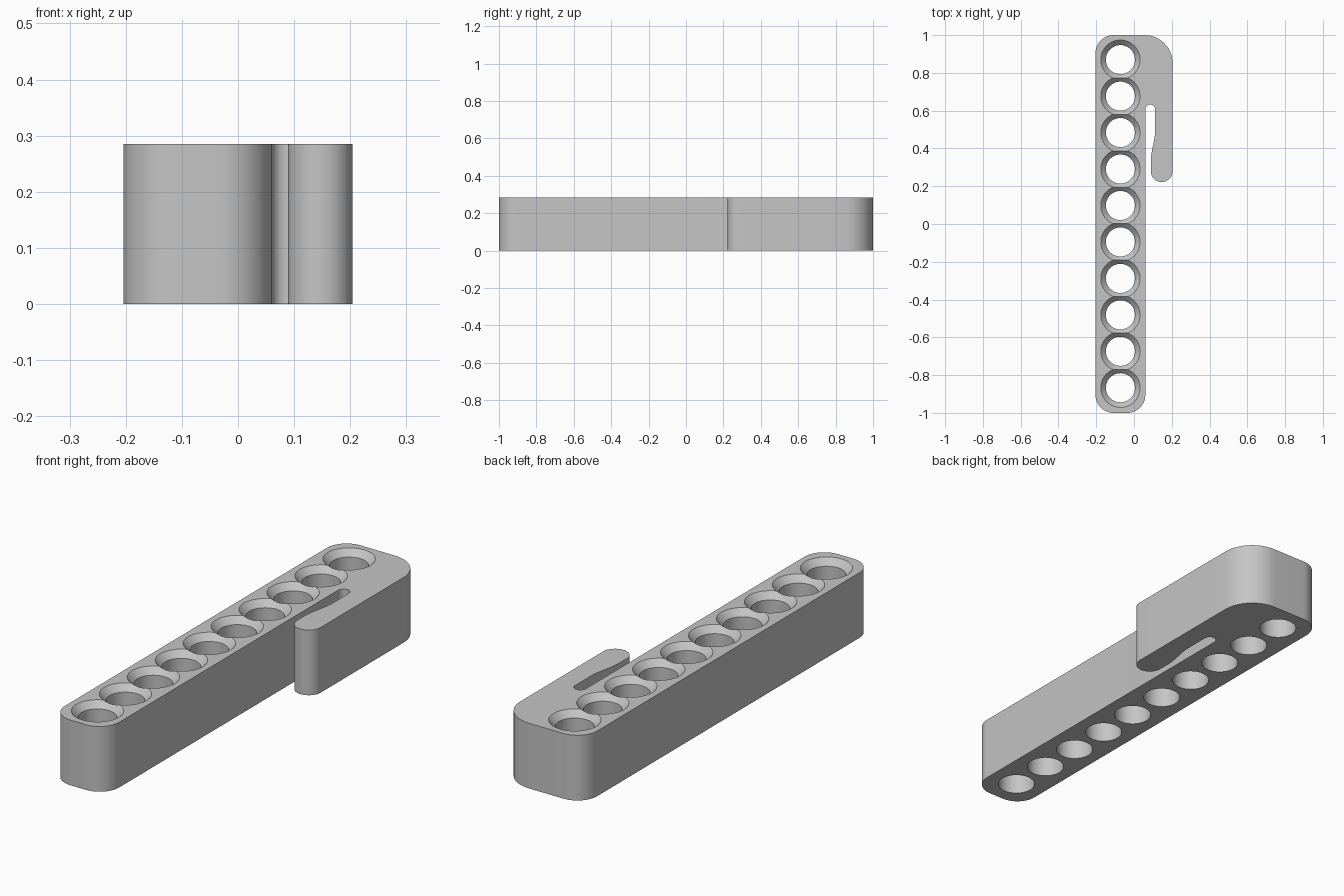
import bpy, bmesh, math
from mathutils import Vector

cube = bpy.data.objects.get("Cube")
if cube:
    bpy.data.objects.remove(cube, do_unlink=True)

HEIGHT = 0.285
LEFT, RIGHT, SLOT = -0.204, 0.204, 0.06
ARM_IN, ARM_END = 0.089, 0.222
HOLE_X, HOLE_R, RIM_R, SINK = -0.072, 0.077, 0.104, 0.028

grey = bpy.data.materials.new("light grey plastic")
grey.use_nodes = True
colour = (0.56, 0.56, 0.56, 1)
grey.diffuse_color = colour
grey.node_tree.nodes["Principled BSDF"].inputs["Base Color"].default_value = colour


def arc(cx, cy, r, start, end, steps=14):
    """Points on an arc, angles in degrees."""
    angles = [math.radians(start + (end - start) * i / steps) for i in range(steps + 1)]
    return [Vector((cx + r * math.cos(a), cy + r * math.sin(a), 0)) for a in angles]


def ease(x0, y0, x1, y1, steps=14):
    """S-curve running along y from one x to another."""
    return [Vector((x0 + (x1 - x0) * (1 - math.cos(math.pi * i / steps)) / 2,
                    y0 + (y1 - y0) * i / steps, 0)) for i in range(steps + 1)]


def make_object(name, bm):
    bmesh.ops.recalc_face_normals(bm, faces=bm.faces)
    mesh = bpy.data.meshes.new(name)
    bm.to_mesh(mesh)
    bm.free()
    mesh.materials.append(grey)
    obj = bpy.data.objects.new(name, mesh)
    bpy.context.collection.objects.link(obj)
    return obj


# Outline of the bar with its hooked clip arm, counter-clockwise
corner, shoulder = 0.095, 0.148
arm_r = (RIGHT - ARM_IN) / 2
slot_r = 0.026
outline = (
    arc(LEFT + corner, -1 + corner, corner, 180, 270)
    + arc(SLOT - corner, -1 + corner, corner, 270, 360)
    + arc(SLOT + slot_r, 0.632 - slot_r, slot_r, 180, 0)
    + ease(SLOT + 2 * slot_r, 0.50, ARM_IN, 0.33)
    + arc(RIGHT - arm_r, ARM_END + arm_r, arm_r, 180, 360, 24)
    + arc(RIGHT - shoulder, 1 - shoulder, shoulder, 0, 90, 20)
    + arc(LEFT + corner, 1 - corner, corner, 90, 180)
)
bm = bmesh.new()
base = bm.faces.new([bm.verts.new(p) for p in outline])
top = bmesh.ops.extrude_face_region(bm, geom=[base])
bmesh.ops.translate(bm, vec=(0, 0, HEIGHT),
                    verts=[g for g in top["geom"] if isinstance(g, bmesh.types.BMVert)])
holder = make_object("holder_bar_with_clip", bm)

# Ten countersunk through holes, cut with a turned profile
over = 0.02
flare = (RIM_R - HOLE_R) / SINK
profile = [(HOLE_R, -over), (HOLE_R, HEIGHT - SINK), (RIM_R + flare * over, HEIGHT + over)]
bpy.context.view_layer.objects.active = holder
holder.select_set(True)
for i in range(10):
    y = 0.87 - i * 0.193
    bm = bmesh.new()
    rings = []
    for r, z in profile:
        ring = bmesh.ops.create_circle(bm, segments=48, radius=r)["verts"]
        bmesh.ops.translate(bm, vec=(HOLE_X, y, z), verts=ring)
        rings.append(ring)
    for low, high in zip(rings, rings[1:]):
        for k in range(48):
            n = (k + 1) % 48
            bm.faces.new((low[k], low[n], high[n], high[k]))
    bm.faces.new(rings[0])
    bm.faces.new(rings[-1])
    cutter = make_object("hole_cutter", bm)
    cutter.hide_render = True
    cut = holder.modifiers.new("hole", "BOOLEAN")
    cut.operation = "DIFFERENCE"
    cut.solver = "EXACT"
    cut.object = cutter
    bpy.ops.object.modifier_apply(modifier=cut.name)
    bpy.data.objects.remove(cutter, do_unlink=True)

bpy.ops.object.shade_smooth_by_angle(angle=math.radians(30))
